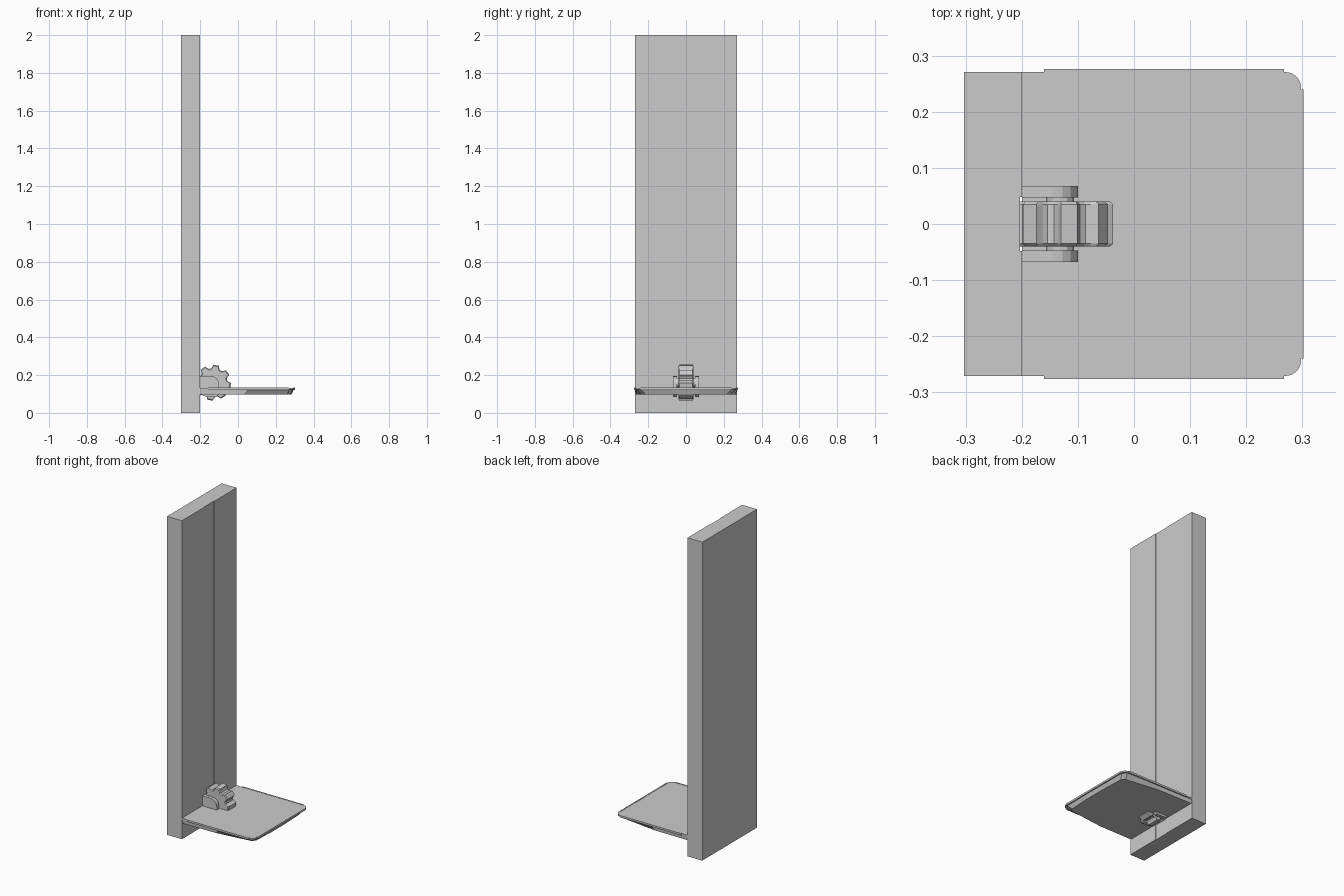
import bpy, bmesh
from math import sin, cos, radians, pi

if "Cube" in bpy.data.objects:
    bpy.data.objects.remove(bpy.data.objects["Cube"])


def make(name, bm):
    bmesh.ops.recalc_face_normals(bm, faces=bm.faces)
    me = bpy.data.meshes.new(name)
    bm.to_mesh(me)
    bm.free()
    ob = bpy.data.objects.new(name, me)
    bpy.context.collection.objects.link(ob)
    return ob


def loft(name, rings):
    """Bridge equal-length closed rings and cap both ends."""
    bm = bmesh.new()
    loops = [[bm.verts.new(p) for p in r] for r in rings]
    n = len(loops[0])
    for a, b in zip(loops, loops[1:]):
        for i in range(n):
            j = (i + 1) % n
            bm.faces.new((a[i], a[j], b[j], b[i]))
    bm.faces.new(loops[0])
    bm.faces.new(loops[-1])
    return make(name, bm)


def slab_z(name, pts, z0, z1):
    return loft(name, [[(x, y, z) for x, y in pts] for z in (z0, z1)])


def slab_y(name, pts, y0, y1):
    return loft(name, [[(x, y, z) for x, z in pts] for y in (y0, y1)])


def rect(x0, x1, y0, y1):
    return [(x0, y0), (x1, y0), (x1, y1), (x0, y1)]


def mirrored(half):
    """Complete a half outline (y > 0) across y = 0."""
    return half + [(x, -y) for x, y in reversed(half)]


# tall wall with a very shallow guide groove in its front face
slab_z("wall", mirrored([(-0.303, 0.271), (-0.2, 0.271), (-0.2, 0.048), (-0.203, 0.048)]), 0, 2)

# platform top plate with rounded front corners
corner = [(0.27 + 0.028 * sin(radians(a)), 0.243 + 0.028 * cos(radians(a)))
          for a in (0, 22.5, 45, 67.5, 90)]
slab_z("platform_top", mirrored([(-0.2, 0.271)] + corner), 0.123, 0.132)

# tapered underside, corners folded inwards
upper = mirrored([(-0.2, 0.268), (0.05, 0.268), (0.27, 0.264), (0.292, 0.24), (0.295, 0.07)])
lower = mirrored([(-0.2, 0.266), (0.03, 0.264), (0.26, 0.235), (0.277, 0.215), (0.284, 0.07)])
loft("platform_underside", [[(x, y, 0.123) for x, y in upper],
                            [(x, y, 0.098) for x, y in lower]])

# thin edge trims
for s, side in ((1, "back"), (-1, "front")):
    slab_z("edge_trim_" + side, rect(-0.16, 0.267, s * 0.268, s * 0.276), 0.122, 0.1335)
slab_z("edge_trim_end", rect(0.294, 0.302, -0.24, 0.24), 0.122, 0.1335)

# drive gear: eight blunt teeth with rounded valleys and chamfered sides
CX, CZ = -0.132, 0.16
tooth = [(-9, 0.095), (9, 0.095), (13, 0.083), (18, 0.076), (27, 0.076), (32, 0.083)]


def gear_ring(y, inset):
    ring = []
    for k in range(8):
        for a, r in tooth:
            t = radians(80 + 45 * k + a)
            ring.append((CX + (r - inset) * cos(t), y, CZ + (r - inset) * sin(t)))
    return ring


loft("gear", [gear_ring(-0.04, 0.006), gear_ring(-0.035, 0),
              gear_ring(0.035, 0), gear_ring(0.04, 0.006)])

# bracket cheeks and axle
arc = [(-0.145 + 0.045 * cos(radians(a)), 0.15 + 0.045 * sin(radians(a)))
       for a in (0, 22.5, 45, 67.5, 90)]
cheek = [(-0.2, 0.1), (-0.17, 0.085), (-0.115, 0.085), (-0.1, 0.1)] + arc + [(-0.2, 0.195)]
for s, side in ((1, "back"), (-1, "front")):
    slab_y("gear_bracket_" + side, cheek, s * 0.047, s * 0.068)
axle = [(CX + 0.025 * cos(i * pi / 6), CZ + 0.025 * sin(i * pi / 6)) for i in range(12)]
slab_y("axle", axle, -0.06, 0.06)
